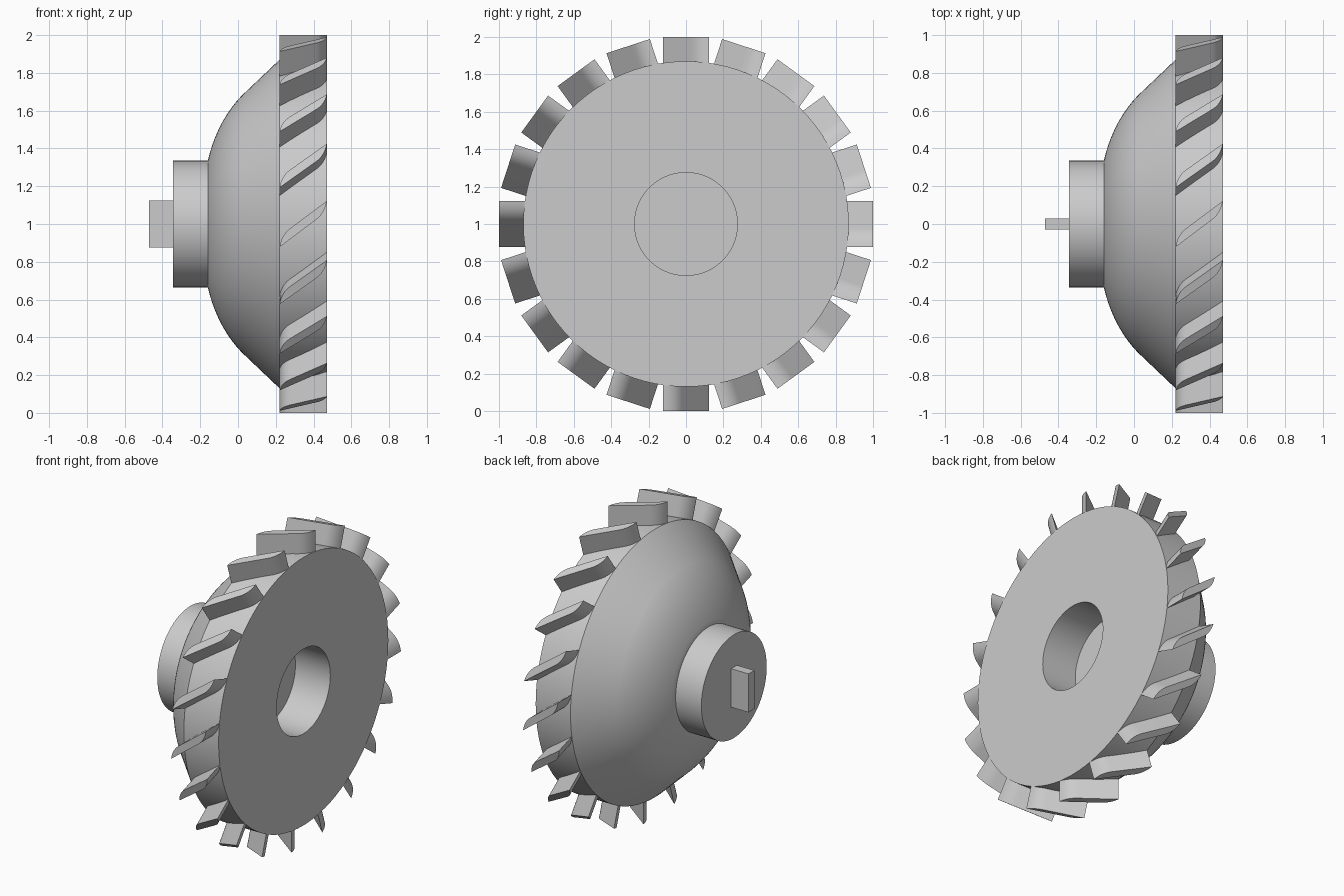
import bpy, bmesh, math
from mathutils import Matrix, Vector

cube = bpy.data.objects.get("Cube")
if cube:
    bpy.data.objects.remove(cube, do_unlink=True)

GREY = (0.6, 0.6, 0.6, 1.0)
metal = bpy.data.materials.new("plain_grey_metal")
metal.use_nodes = True
metal.diffuse_color = GREY
metal.node_tree.nodes["Principled BSDF"].inputs["Base Color"].default_value = GREY

FRONT, BACK = 0.22, 0.47      # axial limits of the bladed disc
RIM, TIP = 0.87, 1.0          # disc radius and blade tip radius
CENTRE = Vector((0, 0, 1))
BLADES = 20


def finish(name, bm, smooth=True):
    """Turn a bmesh into a named object lifted to the wheel centre."""
    bmesh.ops.recalc_face_normals(bm, faces=bm.faces)
    mesh = bpy.data.meshes.new(name)
    bm.to_mesh(mesh)
    bm.free()
    mesh.materials.append(metal)
    obj = bpy.data.objects.new(name, mesh)
    obj.location = CENTRE
    bpy.context.collection.objects.link(obj)
    if smooth:
        bpy.ops.object.select_all(action='DESELECT')
        obj.select_set(True)
        bpy.context.view_layer.objects.active = obj
        bpy.ops.object.shade_smooth_by_angle(angle=math.radians(30))
    return obj


def lathe(name, profile, steps=96):
    """Spin (x, radius) points around the x axis."""
    bm = bmesh.new()
    verts = [bm.verts.new((x, 0, r)) for x, r in profile]
    edges = [bm.edges.new(pair) for pair in zip(verts, verts[1:])]
    bmesh.ops.spin(bm, geom=verts + edges, cent=(0, 0, 0), axis=(1, 0, 0),
                   angle=math.tau, steps=steps, use_duplicate=False)
    bmesh.ops.remove_doubles(bm, verts=bm.verts, dist=1e-5)
    return finish(name, bm)


def bezier(a, b, c, n):
    """Points on a quadratic curve."""
    a, b, c = Vector(a), Vector(b), Vector(c)
    return [tuple(a * (1 - t) ** 2 + b * 2 * t * (1 - t) + c * t * t)
            for t in (i / n for i in range(n + 1))]


# Wheel body: blind bore, flat back, rim, cone and rounded dome
dome = bezier((0.02, 0.68), (-0.11, 0.545), (-0.16, 0.335), 14)
lathe("wheel_body", [(FRONT, 0), (FRONT, 0.275), (BACK, 0.275), (BACK, RIM),
                     (FRONT, RIM)] + dome + [(-0.16, 0)])

# Hub
lathe("hub", [(-0.15, 0), (-0.15, 0.335), (-0.345, 0.335), (-0.345, 0)])

# Drive tab on the hub face
bm = bmesh.new()
bmesh.ops.create_cube(bm, size=1)
bmesh.ops.scale(bm, vec=(0.14, 0.06, 0.25), verts=bm.verts)
bmesh.ops.translate(bm, vec=(-0.4, 0, 0), verts=bm.verts)
finish("drive_tab", bm, smooth=False)

# Blade section (axial, tangential): slanted, one rounded corner at each end
half = bezier((FRONT, -0.122), (FRONT + 0.01, -0.055), (0.28, -0.02), 8)
middle = (FRONT + BACK) / 2
section = half + [(2 * middle - x, -t) for x, t in half]

# Blades: radial extrusions of the section, repeated around the rim
bm = bmesh.new()
for i in range(BLADES):
    turn = Matrix.Rotation(math.tau * i / BLADES, 3, 'X')
    face = bm.faces.new([bm.verts.new(turn @ Vector((x, t, RIM - 0.03)))
                         for x, t in section])
    grown = bmesh.ops.extrude_face_region(bm, geom=[face])["geom"]
    bmesh.ops.translate(bm, vec=turn @ Vector((0, 0, TIP - RIM + 0.03)),
                        verts=[g for g in grown if isinstance(g, bmesh.types.BMVert)])
    if not face.is_valid:
        continue
finish("blades", bm)
